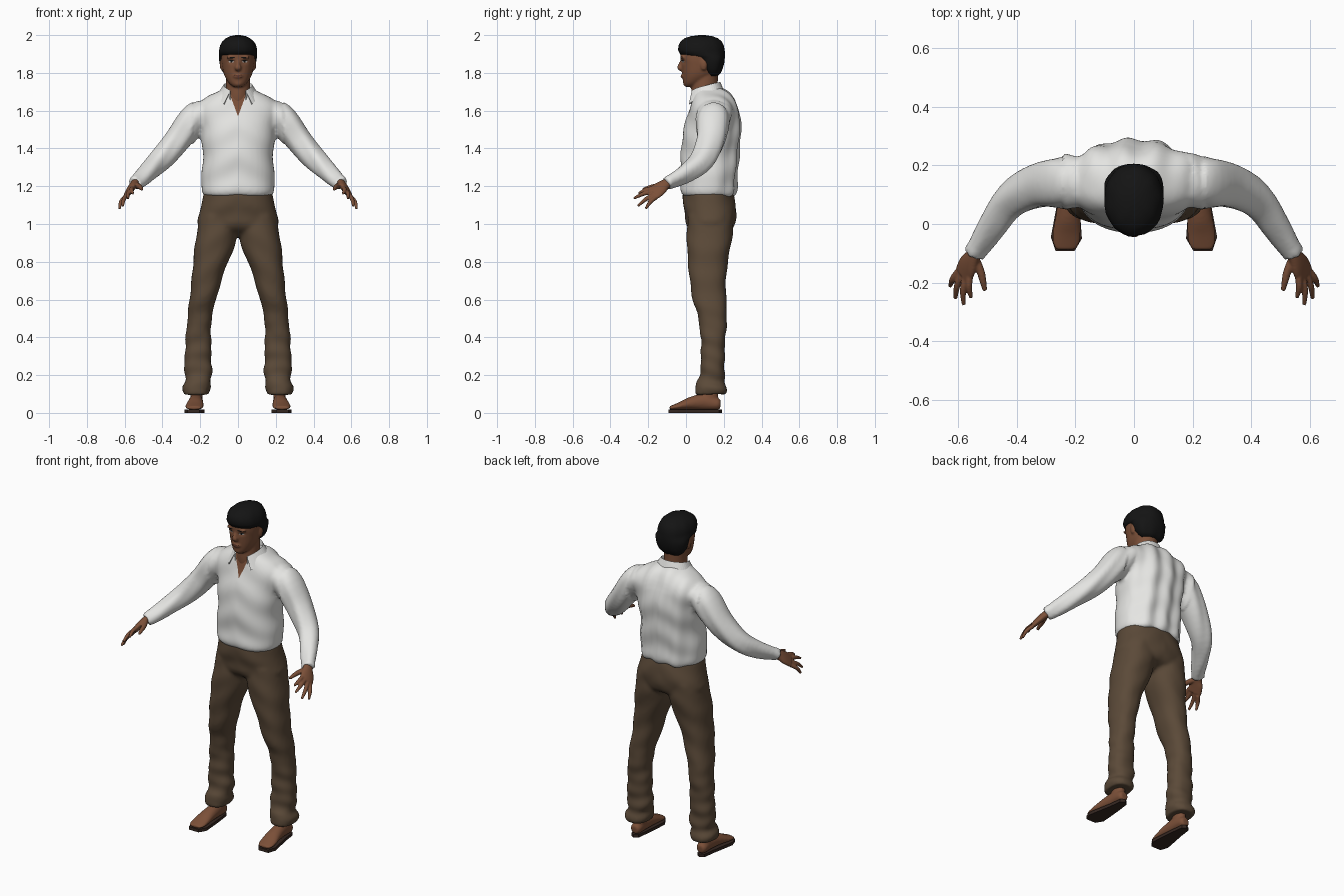
import bpy, bmesh, math
from mathutils import Vector, Matrix
from mathutils.bvhtree import BVHTree

if "Cube" in bpy.data.objects:
    bpy.data.objects.remove(bpy.data.objects["Cube"])


def material(name, *rgb):
    m = bpy.data.materials.new(name)
    m.use_nodes = True
    m.diffuse_color = (*rgb, 1)
    m.node_tree.nodes["Principled BSDF"].inputs["Base Color"].default_value = (*rgb, 1)
    return m


SKIN = material("brown skin", .2, .08, .04)
SHIRT = material("white cotton", .78, .78, .76)
TROUSERS = material("brown cloth", .105, .068, .04)
HAIR = material("black hair", .007, .007, .007)
SOLE = material("dark sole", .035, .02, .015)
LIPS = material("lip", .13, .045, .03)
EYE = material("eye white", .45, .42, .4)


def spline(rows, steps):
    """Smooth curve through the rows of numbers."""
    out = []
    for i in range(len(rows) - 1):
        p, q, r, s = (rows[max(0, min(len(rows) - 1, i + k))] for k in (-1, 0, 1, 2))
        for j in range(steps):
            t = j / steps
            out.append([b + .5 * t * (c - a + t * (2*a - 5*b + 4*c - d + t * (3*(b - c) + d - a)))
                        for a, b, c, d in zip(p, q, r, s)])
    return out + [list(rows[-1])]


def loft(bm, rows, ref=None, side=1, power=2.0, steps=4, n=28):
    """Skin rings (x, y, z, radius, radius): level, or across the path if ref is set."""
    rows = spline(rows, steps)
    centres = [Vector(r[:3]) for r in rows]
    rings = []
    for i, (c, r) in enumerate(zip(centres, rows)):
        u, v = Vector((1, 0, 0)), Vector((0, 1, 0))
        if ref:
            d = (centres[min(i + 1, len(rows) - 1)] - centres[max(i - 1, 0)]).normalized()
            u = Vector(ref)
            u = (u - d * u.dot(d)).normalized()
            v = d.cross(u)
        ring = []
        for k in range(n):
            a = 2 * math.pi * k / n
            cx, sy = (math.copysign(abs(w) ** (2 / power), w) for w in (math.cos(a), math.sin(a)))
            p = c + u * (cx * r[3]) + v * (sy * r[4])
            ring.append(bm.verts.new((p.x * side, p.y, p.z)))
        rings.append(ring)
    for a, b in zip(rings, rings[1:]):
        for k in range(n):
            bm.faces.new((a[k], a[(k + 1) % n], b[(k + 1) % n], b[k]))
    bm.faces.new(rings[0])
    bm.faces.new(rings[-1])


def body(rows):
    """Centred sections from (z, half width, front y, back y)."""
    return [(0, (f + b) / 2, z, w, (b - f) / 2) for z, w, f, b in rows]


def blob(bm, centre, radii):
    bmesh.ops.create_uvsphere(bm, u_segments=16, v_segments=10, radius=1,
                              matrix=Matrix.Translation(centre) @ Matrix.Diagonal((*radii, 1)))


def finish(name, bm, mat, mirror=False, fuse=0, smooth=True):
    bmesh.ops.recalc_face_normals(bm, faces=bm.faces)
    me = bpy.data.meshes.new(name)
    bm.to_mesh(me)
    bm.free()
    ob = bpy.data.objects.new(name, me)
    bpy.context.collection.objects.link(ob)
    if fuse:  # melt overlapping parts into one skin
        rm = ob.modifiers.new("fuse", "REMESH")
        rm.mode, rm.voxel_size = "VOXEL", fuse
        sm = ob.modifiers.new("relax", "SMOOTH")
        sm.factor, sm.iterations = .5, 4
        ev = ob.evaluated_get(bpy.context.evaluated_depsgraph_get())
        ob.data = bpy.data.meshes.new_from_object(ev)
        ob.modifiers.clear()
    ob.data.materials.clear()
    ob.data.materials.append(mat)
    if smooth:
        ob.data.shade_smooth()
    if mirror:
        ob.modifiers.new("mirror", "MIRROR").use_mirror_merge = False
    return ob


def ripple(ob, fn):
    """Push vertices along their normals to make cloth folds."""
    moves = [v.normal * fn(v.co) for v in ob.data.vertices]
    for v, m in zip(ob.data.vertices, moves):
        v.co += m


# Shirt: torso and sleeves fused
bm = bmesh.new()
loft(bm, body([(1.15, .182, -.015, .255), (1.18, .195, -.027, .265), (1.25, .192, -.025, .268),
               (1.39, .187, -.027, .28), (1.5, .2, -.012, .287), (1.58, .218, .008, .282),
               (1.63, .215, .024, .265), (1.67, .175, .037, .243), (1.7, .115, .045, .22),
               (1.72, .075, .05, .19)]), power=2.35, n=40)
ARM = [(.17, .15, 1.6, .07, .085), (.24, .142, 1.545, .082, .09), (.325, .13, 1.44, .072, .076),
       (.418, .083, 1.335, .062, .064), (.48, 0, 1.27, .052, .05), (.528, -.075, 1.228, .04, .037),
       (.548, -.105, 1.213, .038, .036)]
for s in (1, -1):
    loft(bm, ARM, ref=(1, 0, 1), side=s)
shirt = finish("shirt", bm, SHIRT, fuse=.011)


def shirt_folds(p):
    x = abs(p.x)
    if x > .24:
        return .003 * math.sin(70 * x + 40 * p.z)
    back = max(0, min(1, (p.y - .12) * 8))
    return back * .006 * math.cos(58 * p.x + 5 * p.z) + .003 * math.sin(38 * p.z + 20 * x)


ripple(shirt, shirt_folds)

# Open neck: cut a V into the chest and colour it as skin
bm = bmesh.new()
bm.from_mesh(shirt.data)
for s in (1, -1):
    front = [f for f in bm.faces if f.calc_center_median().y < .1 and f.calc_center_median().z > 1.5]
    geom = front + list({e for f in front for e in f.edges} | {v for f in front for v in f.verts})
    bmesh.ops.bisect_plane(bm, geom=geom, plane_co=(0, 0, 1.57), plane_no=(s * .14, 0, -.052))
for f in bm.faces:
    c = f.calc_center_median()
    f.material_index = int(c.y < .1 and c.z > 1.57 and .14 * abs(c.x) < .052 * (c.z - 1.57))
bm.to_mesh(shirt.data)
bm.free()
shirt.data.materials.append(SKIN)

# Folded collar, open at the front with two points
bm = bmesh.new()
rows = []
for i in range(33):
    t = i / 16 - 1
    top = 1.752 - .045 * abs(t) ** 2
    line = []
    for angle, rx, rb, rf, z in ((148, .07, .065, .09, top - .06), (148, .076, .07, .096, top),
                                 (138, .112, .09, .13, top - .05 - .022 * abs(t) ** 5)):
        a = math.radians(angle) * t
        ry = rb if math.cos(a) > 0 else rf
        line.append(bm.verts.new((rx * math.sin(a), .112 + ry * math.cos(a), z)))
    rows.append(line)
for a, b in zip(rows, rows[1:]):
    for k in range(2):
        bm.faces.new((a[k], b[k], b[k + 1], a[k + 1]))
collar = finish("collar", bm, SHIRT, smooth=False)
collar.modifiers.new("cloth", "SOLIDIFY").thickness = .006

# Trousers: seat and two legs fused
bm = bmesh.new()
loft(bm, body([(.935, .06, .07, .17), (.965, .17, .025, .235), (1, .212, .002, .257),
               (1.05, .207, -.006, .268), (1.1, .196, -.015, .263), (1.17, .178, -.016, .248)]),
     power=2.3, n=40)
LEG = [(.095, .155, .288, .05, .215), (.13, .143, .294, .045, .215), (.165, .147, .277, .06, .205),
       (.2, .138, .284, .073, .205), (.35, .142, .28, .08, .206), (.5, .14, .268, .065, .217),
       (.6, .115, .257, .035, .213), (.7, .088, .246, .02, .212), (.8, .052, .237, .01, .222),
       (.9, .012, .227, .004, .24), (.97, .005, .215, .005, .25), (1.05, .01, .195, .01, .25)]
for s in (1, -1):
    loft(bm, [((a + b) / 2, (f + k) / 2, z, (b - a) / 2, (k - f) / 2) for z, a, b, f, k in LEG],
         side=s, power=2.3)
trousers = finish("trousers", bm, TROUSERS, fuse=.011)
ripple(trousers, lambda p: .004 * math.sin(75 * p.z + 25 * p.y) * max(0, 1 - p.z / .6)
       + .002 * math.sin(45 * p.z + 30 * abs(p.x)))

# Head, neck, nose, ears and lips fused
bm = bmesh.new()
loft(bm, body([(1.726, .022, -.004, .04), (1.742, .044, -.013, .08), (1.77, .064, -.017, .13),
               (1.8, .077, -.02, .165), (1.84, .085, -.024, .185), (1.88, .089, -.03, .195),
               (1.93, .085, -.026, .19), (1.97, .06, 0, .16)]), power=2.15)
loft(bm, body([(1.62, .075, .035, .17), (1.68, .066, .028, .168), (1.74, .064, .03, .168),
               (1.82, .065, .04, .17)]))
loft(bm, [(0, -.018, 1.872, .008, .008), (0, -.03, 1.845, .011, .01), (0, -.034, 1.826, .018, .012),
          (0, -.018, 1.814, .014, .008)], ref=(1, 0, 0))
blob(bm, (0, -.017, 1.783), (.026, .011, .011))
blob(bm, (0, -.004, 1.745), (.022, .012, .015))
for s in (1, -1):
    blob(bm, (s * .087, .095, 1.845), (.01, .019, .032))
    blob(bm, (s * .036, -.018, 1.883), (.026, .012, .008))
head = finish("head", bm, SKIN, fuse=.006)
for v in head.data.vertices:  # eye sockets
    if v.co.y < .04:
        d = ((abs(v.co.x) - .036) / .018) ** 2 + ((v.co.z - 1.86) / .012) ** 2
        v.co.y += .007 * math.exp(-d)

# Painted face details: thin plates laid on the face
tree = BVHTree.FromPolygons([v.co for v in head.data.vertices], [p.vertices for p in head.data.polygons])


def plate(name, x, z, w, h, mat, lift=.002, tilt=0, mirror=True):
    bm = bmesh.new()
    bmesh.ops.create_circle(bm, cap_ends=True, cap_tris=True, segments=16, radius=1)
    for v in bm.verts:
        px, pz = x + v.co.x * w, z + v.co.y * h + tilt * v.co.x * w
        hit = tree.ray_cast(Vector((px, -1, pz)), Vector((0, 1, 0)))[0]
        v.co = (px, hit.y - lift, pz)
    finish(name, bm, mat, mirror)


plate("eye", .035, 1.859, .014, .005, EYE)
plate("iris", .035, 1.859, .0055, .005, HAIR, lift=.003)
plate("eyelid_line", .035, 1.865, .017, .0022, HAIR, lift=.003)
plate("eyebrow", .037, 1.88, .021, .004, HAIR, tilt=-.1)
plate("mouth", 0, 1.782, .025, .008, LIPS, mirror=False)

# Hair cap with fringe, sideburns and nape
bm = bmesh.new()
loft(bm, body([(1.785, .058, .12, .168), (1.8, .076, .1, .183), (1.825, .091, .075, .195),
               (1.855, .097, .06, .203), (1.885, .101, .045, .206), (1.897, .101, -.03, .206),
               (1.92, .101, -.042, .205), (1.945, .095, -.04, .2), (1.965, .084, -.03, .19),
               (1.982, .066, -.008, .17), (1.994, .042, .025, .14), (2, .012, .07, .1)]),
     steps=1, power=2.1, n=36)
hair = finish("hair", bm, HAIR)
ripple(hair, lambda p: .002 * math.sin(90 * p.x) * math.cos(70 * p.y) if p.z < 1.99 else 0)

# Hands: palm, four fingers and thumb fused
bm = bmesh.new()
ACROSS = Vector((.6, .15, -.75)).normalized()
loft(bm, [(.53, -.075, 1.228, .026, .022), (.55, -.11, 1.21, .03, .021),
          (.567, -.14, 1.187, .042, .019), (.582, -.172, 1.162, .044, .015)], ref=ACROSS, n=20)
knuckles = Vector((.578, -.163, 1.166))
for k, tip in enumerate([(.556, -.252, 1.16), (.582, -.277, 1.135), (.61, -.255, 1.095), (.628, -.213, 1.08)]):
    base, tip = knuckles + ACROSS * (.021 * (k - 1.5)), Vector(tip)
    mid = (base + tip) / 2 + Vector((.007, -.003, .006))
    loft(bm, [(*base, .012, .012), (*mid, .0115, .0115), (*tip, .007, .007)], ref=ACROSS, n=12)
loft(bm, [(.545, -.115, 1.207, .016, .016), (.525, -.16, 1.2, .015, .014), (.516, -.195, 1.193, .012, .012),
          (.509, -.228, 1.183, .008, .008)], ref=ACROSS, n=12)
finish("hand", bm, SKIN, mirror=True, fuse=.0045)

# Feet and ankles
bm = bmesh.new()
loft(bm, [(.222, .183, .045, .02, .02), (.222, .165, .047, .032, .032), (.222, .1, .058, .036, .043),
          (.225, .03, .051, .042, .035), (.23, -.03, .037, .048, .021), (.232, -.068, .029, .045, .013),
          (.232, -.088, .026, .034, .008)], ref=(1, 0, 0))
loft(bm, [(.222, .12, .05, .034, .05), (.22, .125, .09, .032, .045), (.22, .13, .16, .033, .043)])
finish("foot", bm, SKIN, mirror=True, fuse=.006)

# Flat sandal soles
bm = bmesh.new()
outline = [(.2, .175), (.222, .19), (.247, .175), (.257, .1), (.272, .02), (.284, -.045), (.268, -.092),
           (.203, -.092), (.178, -.05), (.183, .02), (.19, .1)]
face = bm.faces.new([bm.verts.new((x, y, 0)) for x, y in outline])
new = bmesh.ops.extrude_face_region(bm, geom=[face])["geom"]
bmesh.ops.translate(bm, vec=(0, 0, .018), verts=[g for g in new if isinstance(g, bmesh.types.BMVert)])
finish("sole", bm, SOLE, mirror=True, smooth=False)
